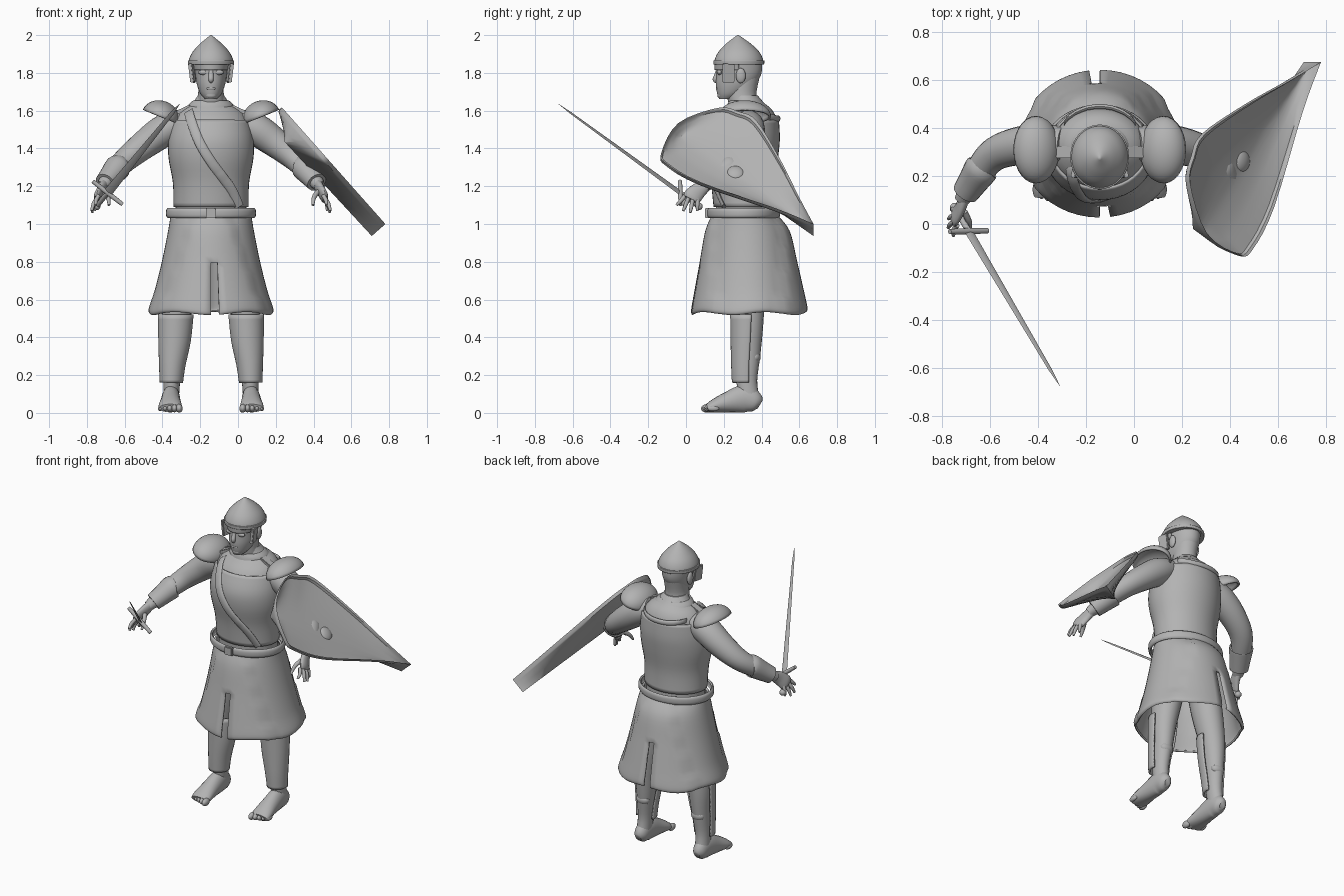
import bpy, bmesh, math
from mathutils import Vector, Matrix

if "Cube" in bpy.data.objects:
    bpy.data.objects.remove(bpy.data.objects["Cube"], do_unlink=True)

CX = -0.143          # body centre line
TAU = math.tau
X, Y, Z = Vector((1, 0, 0)), Vector((0, 1, 0)), Vector((0, 0, 1))
parts = []

grey = bpy.data.materials.new("plain grey")
grey.use_nodes = True
grey.diffuse_color = (0.45, 0.45, 0.45, 1)
grey.node_tree.nodes["Principled BSDF"].inputs["Base Color"].default_value = grey.diffuse_color


def finish(name, bm, thick=0):
    bmesh.ops.recalc_face_normals(bm, faces=bm.faces[:])
    mesh = bpy.data.meshes.new(name)
    bm.to_mesh(mesh)
    bm.free()
    mesh.materials.append(grey)
    ob = bpy.data.objects.new(name, mesh)
    bpy.context.collection.objects.link(ob)
    if thick:
        mod = ob.modifiers.new("thickness", 'SOLIDIFY')
        mod.thickness, mod.offset = thick, 0
    parts.append(ob)
    return ob


def blend(rows, steps=4):
    """Smooth curve through rows of numbers."""
    out = []
    for i in range(len(rows) - 1):
        quad = rows[max(i - 1, 0)], rows[i], rows[i + 1], rows[min(i + 2, len(rows) - 1)]
        for t in (k / steps for k in range(steps)):
            out.append([(2*b + (c-a)*t + (2*a-5*b+4*c-d)*t*t + (3*b-a-3*c+d)*t**3) / 2
                        for a, b, c, d in zip(*quad)])
    return out + [list(rows[-1])]


def skin(name, loops, closed=True, caps=True, thick=0, skip=None):
    """Bridge a list of point loops into a surface."""
    bm = bmesh.new()
    grid = [[bm.verts.new(p) for p in loop] for loop in loops]
    n = len(grid[0])
    for low, high in zip(grid, grid[1:]):
        for i in range(n if closed else n - 1):
            j = (i + 1) % n
            if not (skip and skip(i, low[i].co.z)):
                bm.faces.new((low[i], low[j], high[j], high[i]))
    if caps and closed:
        bm.faces.new(grid[0])
        bm.faces.new(grid[-1])
    return finish(name, bm, thick)


def ring(c, u, v, sides=32, start=0, sweep=TAU):
    count = sides if sweep == TAU else sides + 1
    return [c + u * math.cos(start + sweep*i/sides) + v * math.sin(start + sweep*i/sides)
            for i in range(count)]


def column(name, rows, start=0, sweep=TAU, thick=0):
    """Stack of level ellipses: height, half width, half depth, y centre."""
    loops = [ring(Vector((CX, cy, z)), X * rx, Y * ry, 40, start, sweep)
             for z, rx, ry, cy in blend(rows)]
    return skin(name, loops, sweep == TAU, not thick, thick)


def tube(name, side, rows, ref=Z, steps=4, sides=20):
    """Sweep along a path: offset from centre, y, z, two radii."""
    path = blend(rows, steps)
    pts = [Vector((CX + side * r[0], r[1], r[2])) for r in path]
    loops = []
    for i, p in enumerate(pts):
        t = (pts[min(i + 1, len(pts) - 1)] - pts[max(i - 1, 0)]).normalized()
        u = t.cross(ref).normalized()
        loops.append(ring(p, u * path[i][3], t.cross(u) * path[i][4], sides))
    return skin(name, loops)


def ball(name, centre, size, turn=Matrix(), half=False, thick=0):
    bm = bmesh.new()
    bmesh.ops.create_uvsphere(bm, u_segments=28, v_segments=16, radius=1)
    if half:
        bmesh.ops.delete(bm, geom=[v for v in bm.verts if v.co.z < -0.01], context='VERTS')
    bm.transform(Matrix.Translation(centre) @ turn @ Matrix.Diagonal((*size, 1)))
    return finish(name, bm, thick)


def box(name, centre, size, turn=Matrix()):
    bm = bmesh.new()
    bmesh.ops.create_cube(bm, size=1)
    bm.transform(Matrix.Translation(centre) @ turn @ Matrix.Diagonal((*size, 1)))
    bmesh.ops.bevel(bm, geom=bm.edges[:], offset=min(size) * 0.2, segments=2, affect='EDGES')
    return finish(name, bm)


# Torso and breastplate
body = [(1.03, .185, .15, .31), (1.09, .187, .15, .308), (1.22, .19, .157, .3), (1.35, .213, .18, .295),
        (1.45, .214, .185, .3), (1.55, .195, .162, .318), (1.605, .155, .125, .33),
        (1.64, .1, .09, .325), (1.68, .07, .07, .31)]
column("torso", body)
column("breastplate", [(z, rx + .007, ry + .007, cy) for z, rx, ry, cy in body[1:6]], thick=.01)


# Straps laid over the chest and back
def chest_y(x, z, back=False):
    row = min(blend(body, 12), key=lambda r: abs(r[0] - z))
    bulge = row[2] * math.sqrt(max(0, 1 - (x / row[1]) ** 2))
    return row[3] + bulge + .012 if back else row[3] - bulge - .018


def strap(name, line, width, back=False):
    skin(name, [ring(Vector((CX + x, chest_y(x, z, back), z)), width, Y * .01, 12)
                for x, z in blend(line, 5)])


strap("shoulder_belt", [(-.12, 1.6), (-.1, 1.53), (-.06, 1.43), (0, 1.33), (.06, 1.25),
                        (.11, 1.18), (.15, 1.09)], Vector((.022, 0, .014)))
strap("back_strap", [(-.15, 1.575), (-.08, 1.56), (.08, 1.56), (.15, 1.575)], Z * .016, True)
column("collar", [(1.61, .12, .105, .325), (1.63, .112, .095, .32), (1.65, .09, .082, .315)], thick=.012)

# Waist belt and buckle
column("waist_belt", [(1.035, .224, .18, .305), (1.045, .232, .187, .305),
                      (1.07, .232, .187, .305), (1.08, .224, .18, .305)], thick=.012)
box("belt_buckle", Vector((CX, .112, 1.058)), (.055, .025, .055))

# Skirt with overlapping front and back flaps and two slits
loops = []
for z, rx, ry, cy in blend([(1.045, .208, .168, .31), (.96, .223, .218, .325), (.8, .258, .252, .33),
                            (.65, .298, .283, .333), (.55, .332, .302, .335), (.53, .325, .296, .335)], 5):
    loop = ring(Vector((CX, cy, z)), X * rx, Y * ry, 48)
    drop = (1.04 - z) / .5
    for i, p in enumerate(loop):
        a = TAU * i / 48
        p.z += .008 * drop * math.sin(5 * a)
        if abs(math.sin(a)) < .9 - .35 * drop:
            p.y = cy + (p.y - cy) * .93
            p.x -= .008 * drop * math.cos(a)
    loops.append(loop)
skin("skirt", loops, caps=False, thick=.012, skip=lambda i, z: z < .81 and i in (36, 12))

# Neck, head and face
column("neck", [(1.6, .085, .08, .32), (1.68, .068, .078, .295), (1.78, .07, .08, .31)])
column("head", [(1.662, .032, .04, .215), (1.69, .056, .075, .24), (1.74, .075, .105, .263),
                (1.8, .084, .12, .28), (1.87, .09, .122, .28)])
tube("nose", 1, [(0, .172, 1.83, .008, .01), (0, .16, 1.79, .01, .013),
                 (0, .157, 1.765, .016, .014), (0, .17, 1.752, .01, .008)], X)
ball("mouth", Vector((CX, .17, 1.718)), (.027, .012, .009))
ball("chin", Vector((CX, .188, 1.682)), (.03, .022, .02))

# Pointed helmet with brim band and face guards
column("helmet", [(1.845, .116, .128, .28), (1.87, .117, .128, .28), (1.91, .098, .109, .28),
                  (1.95, .063, .071, .278), (1.98, .028, .032, .276), (2.0, .004, .004, .275)])
column("helmet_brim", [(1.845, .118, .13, .28), (1.865, .119, .131, .28)], thick=.008)
column("brow_guard", [(1.815, .088, .124, .28), (1.85, .095, .126, .28)],
       start=math.pi, sweep=math.pi, thick=.008)
for side in (-1, 1):
    box("cheek_guard", Vector((CX + side * .1, .225, 1.8)), (.02, .065, .1),
        Matrix.Rotation(side * .12, 4, 'Y') @ Matrix.Rotation(side * .2, 4, 'Z'))
    ball("eye_guard", Vector((CX + side * .037, .178, 1.803)), (.03, .013, .014))
    ball("ear", Vector((CX + side * .09, .29, 1.785)), (.014, .026, .04))

# Limbs and their armour, mirrored about the centre line
for side, word in ((1, "left_"), (-1, "right_")):
    tube(word + "arm", side, [(.15, .33, 1.54, .075, .07), (.24, .33, 1.5, .088, .085),
                              (.34, .325, 1.43, .08, .078), (.44, .29, 1.35, .07, .065),
                              (.51, .21, 1.28, .057, .054), (.575, .1, 1.2, .032, .03)])
    tube(word + "bracer", side, [(.49, .235, 1.3, .068, .064), (.497, .225, 1.295, .072, .068),
                                 (.53, .175, 1.255, .063, .059), (.56, .13, 1.22, .056, .052)])
    tube(word + "palm", side, [(.565, .115, 1.21, .03, .025), (.58, .07, 1.18, .042, .022),
                               (.6, .035, 1.145, .048, .02), (.606, .025, 1.13, .04, .014)], X)
    for k, (d, y, z) in enumerate([(.61, -.05, 1.1), (.632, -.015, 1.07),
                                   (.63, .022, 1.06), (.615, .06, 1.07)]):
        base = -.005 + k * .022
        tube(word + "finger", side, [(.595, base, 1.15, .011, .011),
                                     ((.61 + d) / 2, (base + y) / 2, (1.145 + z) / 2, .011, .011),
                                     (d, y, z, .007, .007)], X, 3, 10)
    tube(word + "thumb", side, [(.565, .05, 1.17, .014, .014), (.545, .01, 1.14, .012, .012),
                                (.54, -.02, 1.1, .007, .007)], X, 3, 10)
    ball(word + "pauldron", Vector((CX + side * .267, .31, 1.567)), (.095, .135, .08),
         Matrix.Rotation(-side * .38, 4, 'Y'), True, .012)
    box(word + "shoulder_strap", Vector((CX + side * .15, .3, 1.605)), (.09, .05, .018),
        Matrix.Rotation(side * .45, 4, 'Y'))
    tube(word + "leg", side, [(.212, .335, .07, .042, .055), (.207, .322, .17, .044, .055),
                              (.198, .33, .32, .055, .065), (.188, .33, .48, .072, .08),
                              (.15, .32, .7, .09, .1), (.1, .31, .98, .09, .1)], Y)

    # Open greave: a shell around the front of the shin
    loops = [ring(Vector((CX + side * d, y, z)), X * rx, Y * ry, 28, math.pi * .92, math.pi * 1.16)
             for d, y, z, rx, ry in blend([(.21, .315, .16, .056, .066), (.205, .315, .25, .064, .07),
                                           (.193, .32, .38, .08, .078), (.186, .325, .52, .088, .085)])]
    skin(word + "greave", loops, closed=False, thick=.012)
    ball(word + "calf_pad", Vector((CX + side * .198, .365, .295)), (.045, .03, .033))

    # Bare foot with toes
    tube(word + "foot", side, [(.212, .393, .045, .02, .025), (.212, .37, .057, .04, .053),
                               (.212, .31, .075, .047, .073), (.214, .22, .056, .054, .055),
                               (.216, .15, .037, .062, .036), (.216, .115, .025, .058, .023)])
    for k in range(5):
        ball(word + "toe", Vector((CX + side * (.168 + k * .025), .112 + .008 * k, .024)),
             (.018 - .0015 * k, .032, .023 - .002 * k))

# Sword: tapered blade, cross guard, grip and pommel
hilt, tip = Vector((-.69, -.03, 1.165)), Vector((-.31, -.675, 1.635))
along = (tip - hilt).normalized()
wide = Vector((.8, 0, -.6))
wide = (wide - along * wide.dot(along)).normalized()
flat = along.cross(wide)
skin("sword_blade", [ring(hilt.lerp(tip, t), wide * w, flat * w * .3, 4)
                     for t, w in ((0, .024), (.9, .01), (1, .001))])
skin("sword_guard", [ring(hilt + wide * t, along * r, flat * r, 12)
                     for t, r in ((-.1, .011), (-.03, .013), (.03, .013), (.1, .011))])
skin("sword_grip", [ring(hilt - along * t, wide * .013, flat * .013, 12) for t in (0, .13)])
ball("sword_pommel", hilt - along * .135, (.02, .02, .02))

# Shield: a shell from the sloping rim back to an off-centre spine
normal = Vector((.748, 0, .663))
outline = blend([(.675, 1.0), (.6, 1.14), (.5, 1.34), (.375, 1.545), (.28, 1.595), (.17, 1.615),
                 (-.04, 1.535), (-.13, 1.38), (-.105, 1.32), (.07, 1.22), (.47, 1.085), (.675, 1.0)])[:-1]
rim = [Vector((.23 + (1.62 - z) / 1.127, y, z)) for y, z in outline]
heel, point = Vector((.245, -.02, 1.43)), rim[0] - normal * .1
spine = point - heel
feet = [heel + spine * min(1, max(0, (p - heel).dot(spine) / spine.length_squared)) for p in rim]
loops = [[p.lerp(f, t) + normal * lift for p, f in zip(rim, feet)]
         for t, lift in ((.96, 0), (.5, -.012), (.03, -.025), (0, -.02), (0, 0), (.05, 0), (.07, -.012),
                         (.25, -.004), (.45, .005), (.65, .017), (.8, .03), (.9, .038))]
skin("shield", loops)
ball("shield_boss", Vector((.447, .262, 1.268)), (.048, .048, .024),
     normal.to_track_quat('Z', 'Y').to_matrix().to_4x4())

# Smooth shading that keeps hard edges
bpy.ops.object.select_all(action='DESELECT')
for ob in parts:
    ob.select_set(True)
bpy.context.view_layer.objects.active = parts[0]
bpy.ops.object.shade_smooth_by_angle(angle=math.radians(40))
